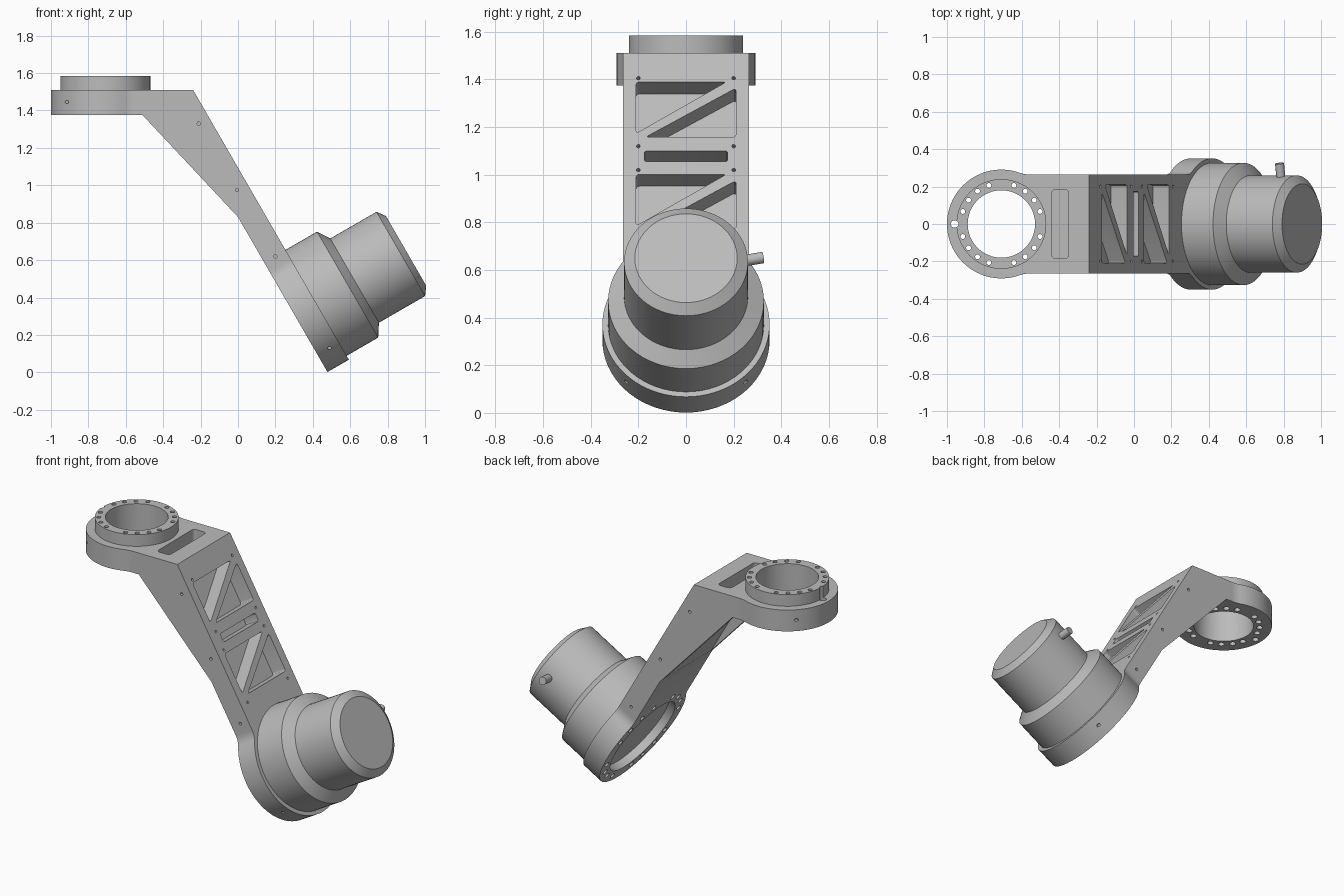
import bpy, bmesh
from math import sin, cos, pi, sqrt, atan2, radians
from mathutils import Matrix, Vector

cube = bpy.data.objects.get("Cube")
if cube:
    bpy.data.objects.remove(cube, do_unlink=True)

grey = bpy.data.materials.new("machined grey")
grey.use_nodes = True
grey.diffuse_color = (0.5, 0.5, 0.5, 1)
grey.node_tree.nodes["Principled BSDF"].inputs["Base Color"].default_value = (0.5, 0.5, 0.5, 1)

# Frames: the wrist ring stands upright, the arm is tilted (local x runs down the arm)
HEAD_X, MOTOR_U = -0.709, -0.113
TOP, UNDER = 1.51, 1.375
ARM_TOP, ARM_UNDER = 0.547, 0.415
ARM = Matrix.Rotation(radians(60), 4, 'Y')
MOTOR = ARM @ Matrix.Translation((MOTOR_U, 0, 0))
HEAD = Matrix.Translation((HEAD_X, 0, 0))
SIDE = Matrix.Rotation(radians(90), 4, 'X')   # local x, y -> world x, z; local z -> -y
FLAT = Matrix.Identity(4)


def loft(bm, rings, frame):
    """Closed solid through matching rings of points."""
    loops = [[bm.verts.new(frame @ Vector(p)) for p in ring] for ring in rings]
    n = len(loops[0])
    for a, b in zip(loops, loops[1:]):
        for i in range(n):
            bm.faces.new((a[i], a[(i + 1) % n], b[(i + 1) % n], b[i]))
    bm.faces.new(loops[0][::-1])
    bm.faces.new(loops[-1])


def prism(bm, pts, z0, z1, frame=FLAT):
    loft(bm, [[(x, y, z) for x, y in pts] for z in (z0, z1)], frame)


def lathe(bm, profile, frame=FLAT, seg=64, at=(0, 0)):
    loft(bm, [[(at[0] + r * cos(2 * pi * i / seg), at[1] + r * sin(2 * pi * i / seg), z)
               for i in range(seg)] for r, z in profile], frame)


def rounded(pts, r, steps=4):
    """Polygon with softened corners."""
    out = []
    for i, p in enumerate(pts):
        p = Vector(p)
        ends = [p + (Vector(pts[j % len(pts)]) - p).normalized() * r for j in (i - 1, i + 1)]
        for k in range(steps + 1):
            t = k / steps
            out.append(tuple(ends[0] * (1 - t) ** 2 + p * 2 * t * (1 - t) + ends[1] * t * t))
    return out


def lobe(r, w, fillet, toward):
    """Round end of radius r, blending into a bar of half width w lying toward +x or -x."""
    du = sqrt((r + fillet) ** 2 - (w + fillet) ** 2)
    meet = atan2(w + fillet, du)
    half = [(du + 0.01, w)]
    for k in range(9):
        a = -pi / 2 - (pi / 2 - meet) * k / 8
        half.append((du + fillet * cos(a), w + fillet + fillet * sin(a)))
    half += [(r * cos(meet + (pi - meet) * k / 24), r * sin(meet + (pi - meet) * k / 24))
             for k in range(1, 25)]
    pts = half + [(x, -y) for x, y in half[-2::-1]]
    return [(toward * x, y) for x, y in pts], du + 0.01


def make(name, build):
    bm = bmesh.new()
    build(bm)
    bmesh.ops.recalc_face_normals(bm, faces=bm.faces)
    mesh = bpy.data.meshes.new(name)
    bm.to_mesh(mesh)
    bm.free()
    mesh.materials.append(grey)
    ob = bpy.data.objects.new(name, mesh)
    bpy.context.collection.objects.link(ob)
    return ob


def activate(ob):
    bpy.ops.object.select_all(action='DESELECT')
    ob.select_set(True)
    bpy.context.view_layer.objects.active = ob


def combine(targets, build, operation='DIFFERENCE'):
    tool = make("helper", build)
    tool.hide_render = True
    for ob in targets:
        mod = ob.modifiers.new("combine", 'BOOLEAN')
        mod.operation, mod.solver, mod.object = operation, 'EXACT', tool
        activate(ob)
        bpy.ops.object.modifier_apply(modifier=mod.name)
    bpy.data.objects.remove(tool, do_unlink=True)


# Link arm: bent bar with a round lobe at each end
WIDTH = 0.264
head_lobe, head_du = lobe(0.291, WIDTH, 0.18, 1)
motor_lobe, motor_du = lobe(0.351, WIDTH, 0.1, -1)


def bar(bm):
    low = [MOTOR @ Vector((-motor_du, 0, t)) for t in (ARM_TOP, ARM_UNDER)]
    x0 = HEAD_X + head_du
    pts = [(x0, TOP), (-0.24, TOP)] + [(p.x, p.z) for p in low]
    pts += [(0, 0.83), (-0.51, UNDER), (x0, UNDER)]
    prism(bm, pts, -WIDTH, WIDTH, SIDE)


link = make("link_arm", bar)
combine([link], lambda bm: prism(bm, head_lobe, UNDER, TOP, HEAD), 'UNION')
combine([link], lambda bm: prism(bm, motor_lobe, ARM_UNDER, ARM_TOP, MOTOR), 'UNION')

# Hollow behind the bend, leaving a gusset wall on each side
gusset_gap = [(-0.32, UNDER), (-0.012, 0.842), (-0.05, 0.78), (-0.6, 1.3), (-0.5, UNDER)]
combine([link], lambda bm: prism(bm, gusset_gap, 0.03 - WIDTH, WIDTH - 0.03, SIDE))

# Raised wrist ring
wrist = make("wrist_ring", lambda bm: lathe(bm, [(0.24, TOP - 0.01), (0.24, 1.584)], HEAD))

# Bores, bolt circles and locating notch
BOLT_ANGLES = [k * pi / 10 for k in range(20) if k % 5]


def head_cuts(bm):
    lathe(bm, [(0.18, 1.2), (0.18, 1.7)], HEAD)
    for a in BOLT_ANGLES:
        lathe(bm, [(0.019, 1.3), (0.019, 1.43), (0.013, 1.43), (0.013, 1.7)], HEAD, 16,
              (0.217 * cos(a), 0.217 * sin(a)))
    lathe(bm, [(0.02, 1.2), (0.02, 1.7)], HEAD, 20, (-0.25, 0))


def motor_cuts(bm):
    lathe(bm, [(0.265, 0.3), (0.265, ARM_UNDER + 0.05)], MOTOR)
    for a in BOLT_ANGLES:
        lathe(bm, [(0.018, 0.3), (0.018, 0.5)], MOTOR, 16, (0.305 * cos(a), 0.305 * sin(a)))


combine([link, wrist], head_cuts)
combine([link], motor_cuts)


# Weight-saving pockets: two braced squares, a slot between, and a slot in the top
def pockets(bm):
    floor, over = ARM_TOP - 0.1, ARM_TOP + 0.1
    for u in (-1.289, -0.841):
        v = u + 0.268
        prism(bm, rounded([(u, -0.21), (u, 0.17), (v - 0.018, -0.21)], 0.018), floor, over, ARM)
        prism(bm, rounded([(v, -0.17), (v, 0.21), (u + 0.03, 0.21)], 0.018), floor, over, ARM)
    prism(bm, rounded([(-0.954, -0.175), (-0.954, 0.175), (-0.902, 0.175), (-0.902, -0.175)], 0.012),
          floor, over, ARM)
    prism(bm, rounded([(-0.44, -0.185), (-0.35, -0.185), (-0.35, 0.185), (-0.44, 0.185)], 0.025),
          TOP - 0.09, TOP + 0.1)


combine([link], pockets)


# Small tapped holes on the face and the sides
def tapped_holes(bm):
    for u in (-1.307, -0.977, -0.862, -0.53):
        for y in (-0.2, 0.2):
            lathe(bm, [(0.008, ARM_TOP - 0.03), (0.008, ARM_TOP + 0.1)], ARM, 12, (u, y))
    sides = [(-0.915, 1.445, 0.205), (-0.21, 1.33, WIDTH), (-0.005, 0.975, WIDTH),
             (0.2, 0.62, WIDTH), (0.49, 0.13, 0.25)]
    for x, z, y in sides:
        for s in (-1, 1):
            lathe(bm, [(0.009, s * (y - 0.02)), (0.009, s * (y + 0.1))], SIDE, 12, (x, z))


combine([link], tapped_holes)

# Motor: wide gearbox, then a narrower chamfered can
gearbox = make("gearbox_housing", lambda bm: lathe(
    bm, [(0.327, ARM_TOP - 0.004), (0.327, 0.742), (0.257, 0.787)], MOTOR))
can = make("motor_can", lambda bm: lathe(
    bm, [(0.26, 0.76), (0.26, 1.07), (0.215, 1.103)], MOTOR))

# Cable gland on the side of the can
gland_frame = (MOTOR @ Matrix.Translation((0, 0, 1.0)) @ Matrix.Rotation(radians(11), 4, 'Z')
               @ Matrix.Rotation(radians(-90), 4, 'X'))
gland = make("cable_gland", lambda bm: lathe(bm, [(0.024, 0.24), (0.024, 0.33)], gland_frame, 24))

for ob in (link, wrist, gearbox, can, gland):
    activate(ob)
    bpy.ops.object.shade_smooth_by_angle(angle=radians(25))
